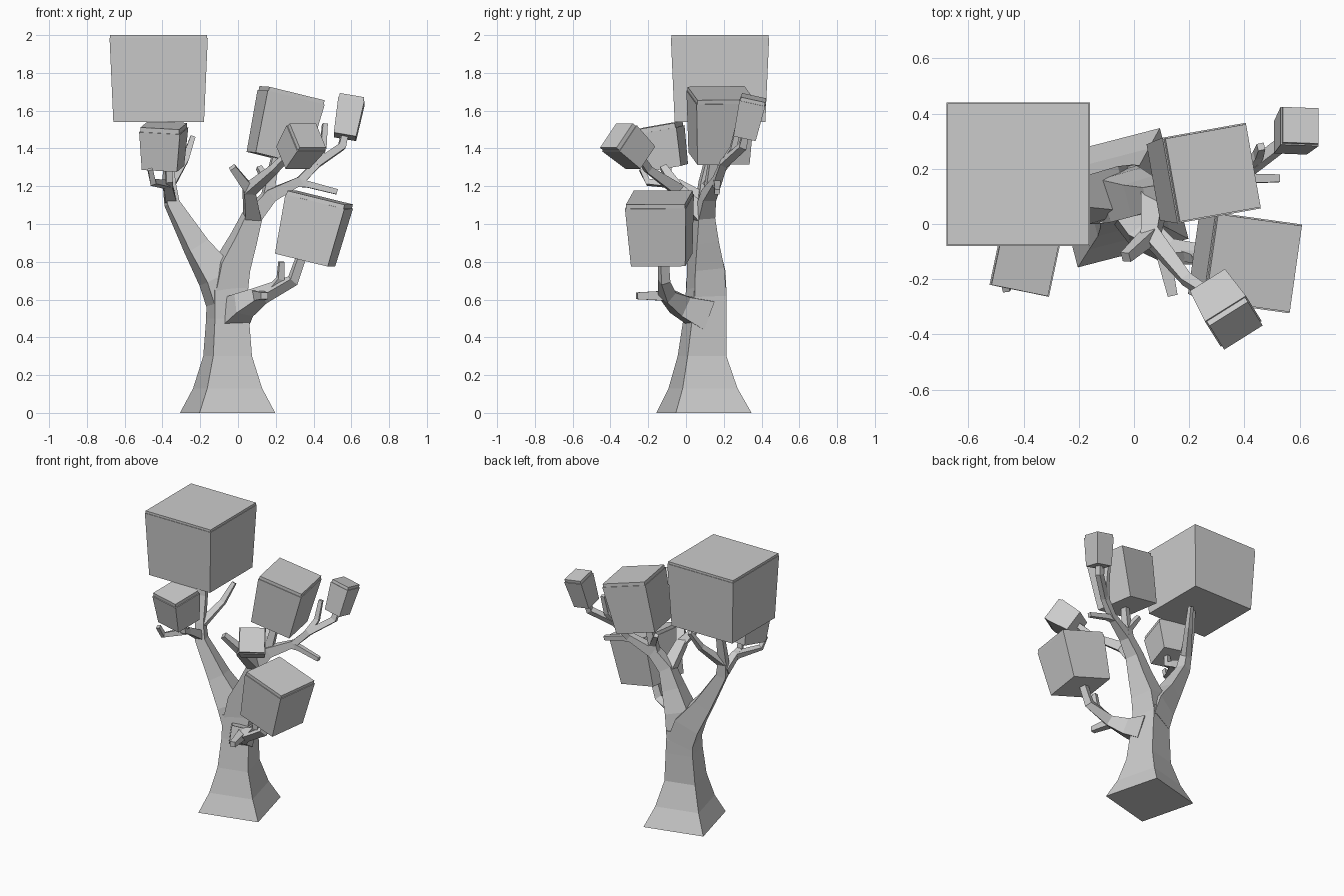
import bpy, bmesh
from math import radians, cos, sin
from mathutils import Vector, Matrix

cube = bpy.data.objects.get("Cube")
if cube:
    bpy.data.objects.remove(cube, do_unlink=True)

grey = bpy.data.materials.new("light_grey")
grey.use_nodes = True
colour = (0.6, 0.6, 0.6, 1)
grey.diffuse_color = colour
grey.node_tree.nodes["Principled BSDF"].inputs["Base Color"].default_value = colour


def loft(name, rings):
    """Skin a stack of four-cornered rings and close both ends."""
    bm = bmesh.new()
    rows = [[bm.verts.new(p) for p in ring] for ring in rings]
    for a, b in zip(rows, rows[1:]):
        for i in range(4):
            j = (i + 1) % 4
            bm.faces.new((a[i], a[j], b[j], b[i]))
    bm.faces.new(rows[0][::-1])
    bm.faces.new(rows[-1])
    bmesh.ops.recalc_face_normals(bm, faces=bm.faces)
    mesh = bpy.data.meshes.new(name)
    bm.to_mesh(mesh)
    bm.free()
    mesh.materials.append(grey)
    ob = bpy.data.objects.new(name, mesh)
    bpy.context.collection.objects.link(ob)
    return ob


def square(centre, axis, side, half):
    """Corners of a square across an axis, one edge close to the side vector."""
    axis = axis.normalized()
    u = (side - axis * side.dot(axis)).normalized()
    v = axis.cross(u)
    return [centre + (u * a + v * b) * half
            for a, b in ((-1, -1), (1, -1), (1, 1), (-1, 1))]


def limb(name, path, yaw=14.5, level=False):
    """Square tapered branch through (x, y, z, half width) points."""
    pts = [Vector(p[:3]) for p in path]
    rings = []
    for i, p in enumerate(pts):
        axis = Vector((0, 0, 1))
        if not level:
            before = (p - pts[i - 1]).normalized() if i else Vector()
            after = (pts[i + 1] - p).normalized() if i + 1 < len(pts) else Vector()
            axis = before + after
        side = Vector((cos(radians(yaw)), sin(radians(yaw)), 0))
        if abs(axis.normalized().dot(side)) > 0.9:
            side = Vector((-side.y, side.x, 0))
        rings.append(square(p, axis, side, path[i][3]))
    return loft(name, rings)


def foliage(name, centre, axis, yaw, top, bottom, height, rim):
    """Tapered leaf block with a thin inset cap on its wide end."""
    axis = Vector(axis).normalized()
    side = Vector((cos(radians(yaw)), sin(radians(yaw)), 0))
    centre = Vector(centre)
    inset = rim * 0.45
    levels = ((-height / 2, bottom), (height / 2 - rim, top),
              (height / 2 - rim, top - inset), (height / 2, top - inset))
    return loft(name, [square(centre + axis * h, axis, side, w / 2) for h, w in levels])


# Flared trunk
limb("trunk", [(-.055, .095, 0, .207), (-.055, .09, .13, .15), (-.055, .085, .3, .106),
               (-.055, .1, .5, .093), (-.06, .108, .66, .088)], level=True)

# Main limbs
limb("right_main_limb", [(-.06, .108, .6, .088), (-.03, .105, .78, .08), (.03, .1, .92, .06),
                         (.08, .1, 1.05, .045), (.17, .12, 1.15, .035),
                         (.33, .165, 1.23, .022), (.42, .2, 1.32, .02),
                         (.55, .3, 1.41, .02), (.57, .32, 1.5, .016)])
limb("left_main_limb", [(-.06, .108, .58, .088), (-.11, .105, .72, .085), (-.22, .1, .88, .058),
                        (-.35, .09, 1.11, .034), (-.365, .1, 1.22, .028),
                        (-.37, .14, 1.4, .022), (-.37, .15, 1.56, .02)])
limb("front_low_limb", [(-.03, .09, .52, .08), (.03, -.03, .57, .055), (.13, -.1, .625, .035),
                        (.29, -.115, .7, .025), (.34, -.12, .84, .022)])
limb("front_high_limb", [(.075, .09, 1.04, .042), (.06, -.04, 1.18, .032),
                         (.19, -.2, 1.29, .02), (.28, -.26, 1.38, .017)])

# Twigs
limb("middle_twig", [(.15, .12, 1.12, .03), (.17, .13, 1.22, .025), (.21, .15, 1.4, .018)])
limb("middle_stub", [(.17, .13, 1.2, .022), (.11, .18, 1.3, .014)])
limb("front_high_stub", [(.06, -.04, 1.18, .027), (-.03, -.12, 1.3, .018)])
limb("outer_low_stub", [(.3, .16, 1.22, .022), (.37, .165, 1.21, .017), (.525, .165, 1.17, .014)])
limb("outer_high_stub", [(.41, .195, 1.31, .02), (.45, .25, 1.4, .016), (.46, .28, 1.53, .013)])
limb("low_front_stub", [(.1, -.08, .62, .028), (.14, -.26, .62, .018)])
limb("low_upper_stub", [(.17, -.1, .64, .024), (.225, -.12, .71, .018), (.23, -.13, .8, .014)])
limb("left_back_stub", [(-.365, .1, 1.2, .026), (-.28, .23, 1.34, .018), (-.24, .3, 1.46, .013)])
limb("left_front_twig", [(-.36, .08, 1.14, .03), (-.37, -.03, 1.21, .022),
                         (-.45, -.2, 1.22, .016), (-.465, -.235, 1.29, .013)])
limb("left_block_twig", [(-.37, -.02, 1.2, .022), (-.365, -.09, 1.23, .018), (-.37, -.1, 1.34, .016)])

# Leaf blocks
foliage("large_foliage", (-.42, .18, 1.77), (0, 0, 1), 0, .52, .48, .46, .016)
foliage("middle_foliage", (.245, .18, 1.52), (.24, .03, 1), 10, .315, .28, .355, .022)
foliage("low_foliage", (.395, -.135, .975), (.24, -.04, 1), -8, .325, .29, .34, .022)
foliage("left_foliage", (-.395, -.12, 1.41), (.02, -.18, 1), -12, .22, .19, .23, .025)
foliage("front_foliage", (.33, -.305, 1.41), (.42, -.67, .62), 32, .175, .15, .19, .024)
foliage("outer_foliage", (.585, .335, 1.565), (.18, .22, 1), 0, .14, .12, .215, .02)
